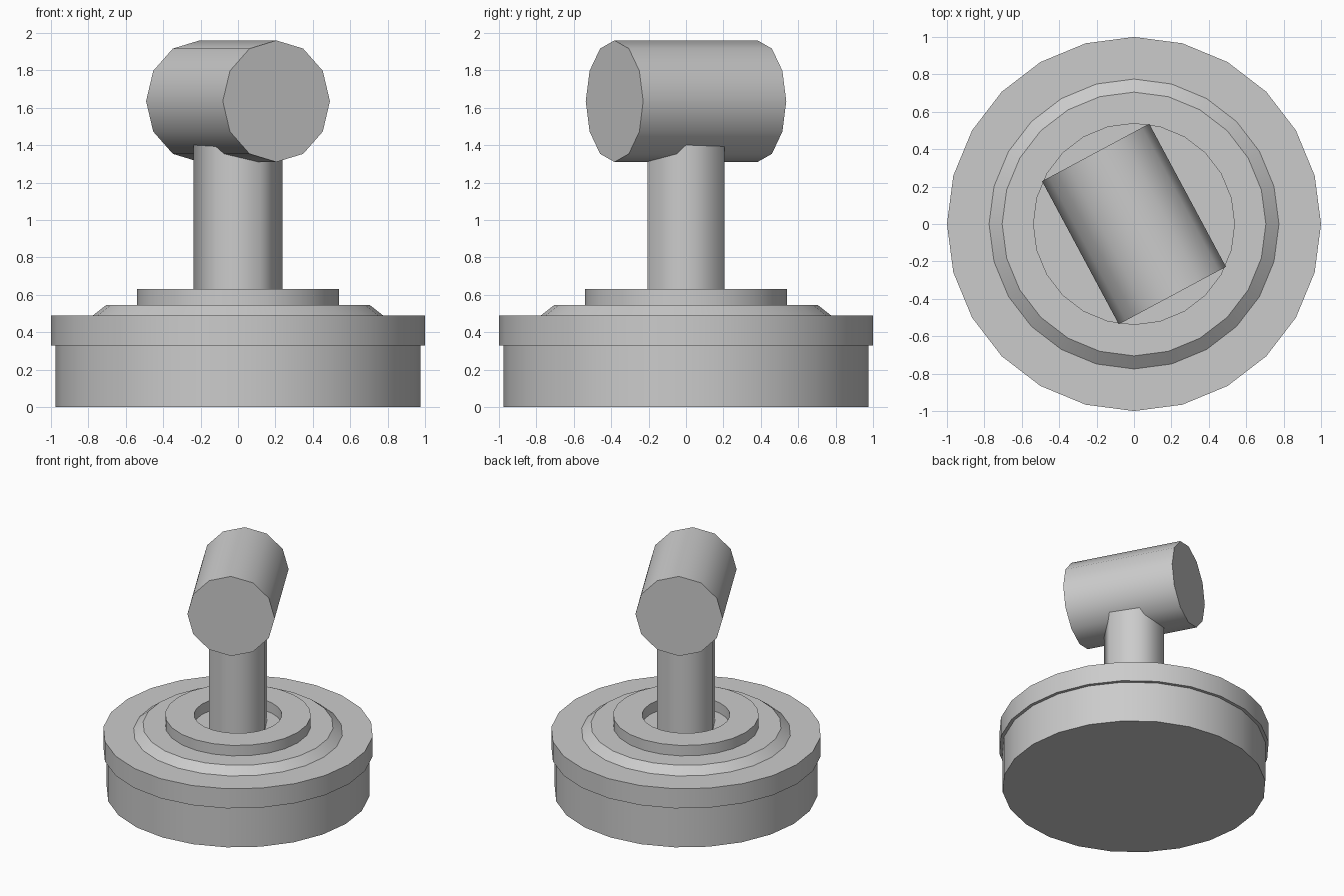
import bpy
import bmesh
import math
from mathutils import Matrix

cube = bpy.data.objects.get("Cube")
if cube:
    bpy.data.objects.remove(cube, do_unlink=True)

grey = bpy.data.materials.new("plain_grey")
grey.use_nodes = True
colour = (0.6, 0.6, 0.6, 1)
grey.diffuse_color = colour
grey.node_tree.nodes["Principled BSDF"].inputs["Base Color"].default_value = colour


def lathe(name, profile, sides, smooth_angle, closed=False):
    """Spin (radius, height) points about z; open profiles get flat end caps."""
    bm = bmesh.new()
    rings = []
    for radius, z in profile:
        angles = [math.tau * i / sides for i in range(sides)]
        rings.append([bm.verts.new((radius * math.cos(a), radius * math.sin(a), z))
                      for a in angles])
    pairs = list(zip(rings, rings[1:]))
    if closed:
        pairs.append((rings[-1], rings[0]))
    else:
        bm.faces.new(rings[0])
        bm.faces.new(rings[-1])
    for low, high in pairs:
        for i in range(sides):
            j = (i + 1) % sides
            bm.faces.new((low[i], low[j], high[j], high[i]))
    bmesh.ops.recalc_face_normals(bm, faces=bm.faces)
    mesh = bpy.data.meshes.new(name)
    bm.to_mesh(mesh)
    bm.free()
    mesh.materials.append(grey)
    obj = bpy.data.objects.new(name, mesh)
    bpy.context.collection.objects.link(obj)
    bpy.ops.object.select_all(action="DESELECT")
    obj.select_set(True)
    bpy.context.view_layer.objects.active = obj
    bpy.ops.object.shade_smooth_by_angle(angle=math.radians(smooth_angle))
    return obj


# Round base: drum, overhanging flange and bevelled step
lathe("base_drum", [(0.975, 0), (0.975, 0.33)], 24, 28)
lathe("base_flange", [(1, 0.33), (1, 0.49)], 24, 28)
lathe("bevelled_step", [(0.775, 0.49), (0.705, 0.545)], 24, 28)

# Raised collar with an open centre
lathe("collar", [(0.325, 0.545), (0.54, 0.545), (0.54, 0.63), (0.325, 0.63)],
      24, 28, closed=True)

# Six-sided stem, running up into the handle
lathe("stem", [(0.238, 0.545), (0.238, 1.5)], 6, 65)

# Handle barrel lying across the stem
handle = lathe("handle", [(0.325, -0.434), (0.325, 0.434)], 12, 35)
handle.matrix_world = (Matrix.Translation((0, 0, 1.635))
                       @ Matrix.Rotation(math.radians(28.2), 4, "Z")
                       @ Matrix.Rotation(math.radians(90), 4, "X"))
